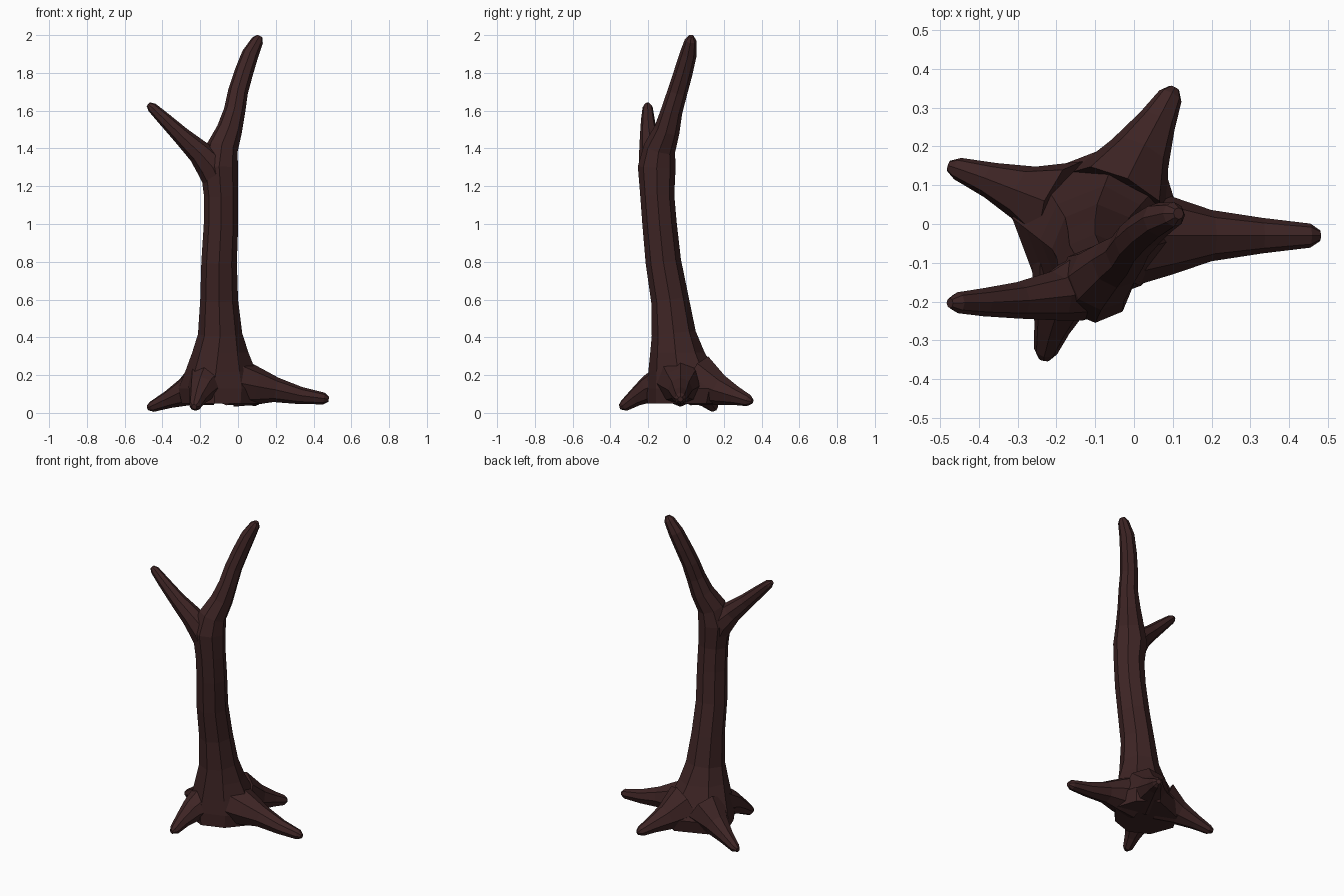
import bpy
import math
from mathutils import Vector

cube = bpy.data.objects.get("Cube")
if cube:
    bpy.data.objects.remove(cube)

SIDES = 8

bark = bpy.data.materials.new("dark_brown_bark")
bark.use_nodes = True
color = (0.048, 0.018, 0.018, 1)
bark.diffuse_color = color
bark.node_tree.nodes["Principled BSDF"].inputs["Base Color"].default_value = color
bark.node_tree.nodes["Principled BSDF"].inputs["Roughness"].default_value = 0.9


def limb_rings(path, ref):
    """Rings of points square to a path of (x, y, z, radius)."""
    centres = [Vector(p[:3]) for p in path]
    rings = []
    for i, c in enumerate(centres):
        ahead = centres[min(i + 1, len(path) - 1)]
        behind = centres[max(i - 1, 0)]
        t = (ahead - behind).normalized()
        u = (ref - t * ref.dot(t)).normalized()
        v = t.cross(u)
        ring = []
        for k in range(SIDES):
            a = math.tau * k / SIDES
            ring.append(c + (u * math.cos(a) + v * math.sin(a)) * path[i][3])
        rings.append(ring)
    return rings


def loft(name, rings):
    """Skin a list of rings and close both ends."""
    verts = [p for ring in rings for p in ring]
    faces = [list(range(SIDES))[::-1]]
    for r in range(len(rings) - 1):
        for k in range(SIDES):
            a, b = r * SIDES + k, r * SIDES + (k + 1) % SIDES
            faces.append([a, b, b + SIDES, a + SIDES])
    last = (len(rings) - 1) * SIDES
    faces.append(list(range(last, last + SIDES)))
    mesh = bpy.data.meshes.new(name)
    mesh.from_pydata(verts, [], faces)
    mesh.materials.append(bark)
    obj = bpy.data.objects.new(name, mesh)
    bpy.context.collection.objects.link(obj)
    return obj


# Trunk running up into the tall branch
trunk = limb_rings([
    (-.095, -.065, .42, .117), (-.10, -.085, .6, .10), (-.10, -.12, .8, .094),
    (-.09, -.14, 1.0, .091), (-.09, -.152, 1.15, .09), (-.10, -.155, 1.3, .10),
    (-.085, -.14, 1.4, .085), (-.045, -.10, 1.5, .068), (-.018, -.075, 1.6, .057),
    (0, -.045, 1.7, .053), (.03, -.015, 1.8, .05), (.065, .012, 1.9, .045),
    (.103, .025, 1.972, .032), (.115, .027, 1.995, .015)], Vector((1, 0, 0)))

# Flared foot, blending from an uneven outline into the round trunk
outline = [(.14, -.03), (.09, .13), (-.03, .22), (-.25, .135),
           (-.32, .02), (-.26, -.14), (-.13, -.21), (.02, -.16)]
foot = []
for z, flare in [(.05, .8), (.13, .95), (.22, .62), (.32, .28)]:
    foot.append([Vector((p.x, p.y, z)).lerp(Vector((x, y, z)), flare)
                 for p, (x, y) in zip(trunk[0], outline)])
loft("trunk", foot + trunk)

# Short side branch
loft("side_branch", limb_rings([
    (-.09, -.155, 1.2, .08), (-.14, -.165, 1.31, .085), (-.205, -.185, 1.38, .064),
    (-.3, -.197, 1.468, .047), (-.39, -.202, 1.555, .036),
    (-.455, -.203, 1.617, .027), (-.475, -.204, 1.634, .013)], Vector((0, 1, 0))))

# Spreading roots
roots = {
    "left_root": [(0, -.03, .16, .13), (.1, -.03, .14, .10), (.2, -.03, .122, .066),
                  (.33, -.03, .092, .046), (.455, -.03, .076, .031), (.48, -.03, .072, .014)],
    "back_root": [(-.04, .07, .17, .14), (.015, .18, .12, .082), (.06, .265, .09, .05),
                  (.094, .33, .066, .032), (.104, .35, .06, .014)],
    "right_root": [(-.18, .04, .16, .13), (-.28, .078, .11, .075), (-.37, .113, .07, .047),
                   (-.455, .143, .033, .029), (-.478, .15, .028, .014)],
    "front_root": [(-.16, -.1, .16, .11), (-.19, -.2, .125, .073), (-.212, -.27, .08, .047),
                   (-.228, -.328, .038, .031), (-.232, -.35, .032, .014)],
}
for name, path in roots.items():
    loft(name, limb_rings(path, Vector((0, 0, 1))))
